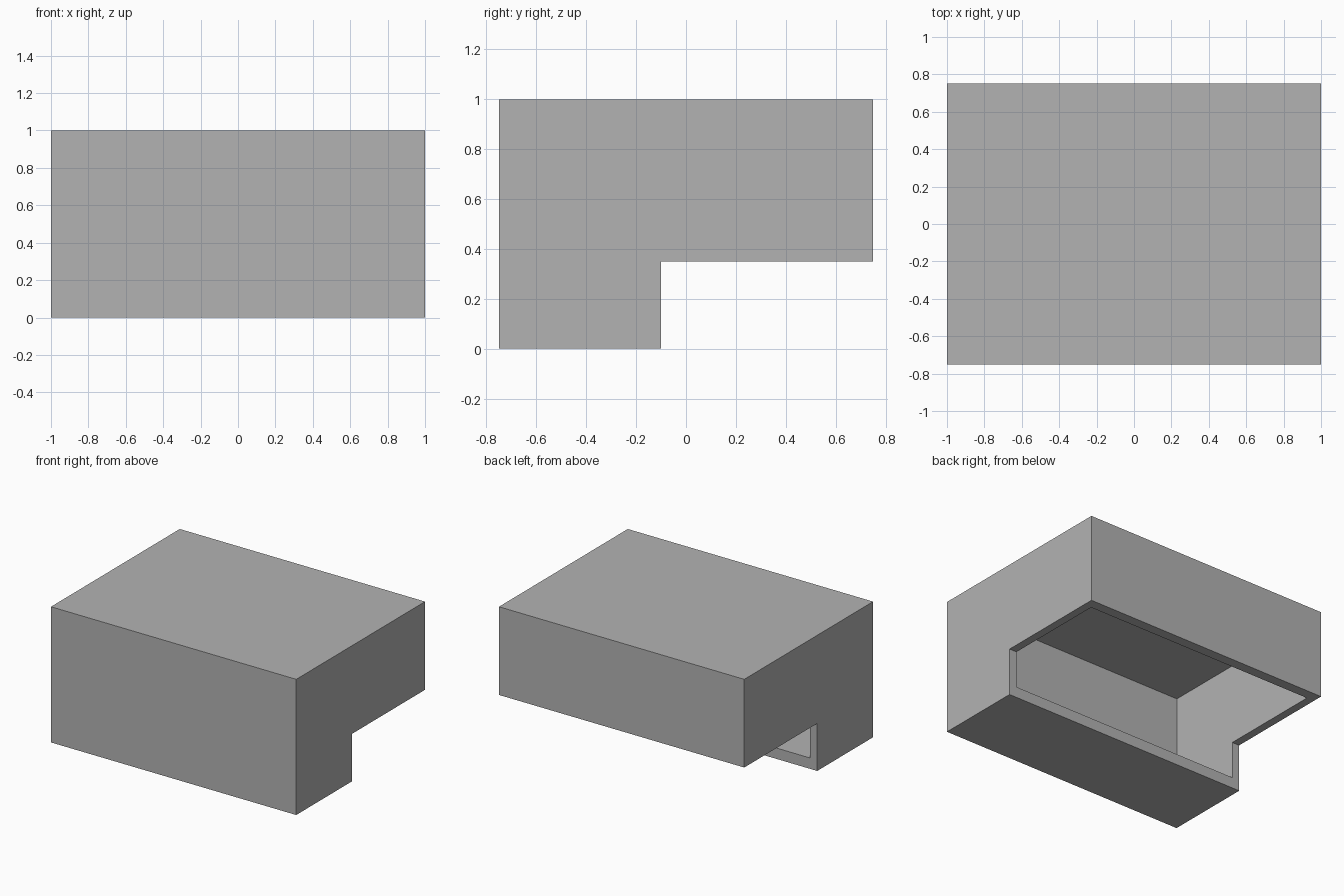
import bpy
import bmesh

default = bpy.data.objects.get("Cube")
if default:
    bpy.data.objects.remove(default, do_unlink=True)

HALF_X, HALF_Y, HEIGHT = 1.0, 0.75, 1.0
STEP_Y, STEP_Z = -0.1, 0.35          # where the underside steps up
SIDE, END, FLOOR, ROOF = 0.06, 0.075, 0.08, 0.06   # wall thicknesses

grey = bpy.data.materials.new("plain grey")
grey.use_nodes = True
colour = (0.45, 0.45, 0.45, 1.0)
grey.diffuse_color = colour
grey.node_tree.nodes["Principled BSDF"].inputs["Base Color"].default_value = colour


def prism(name, half_x, profile):
    """Extrude a (y, z) profile across the full width."""
    bm = bmesh.new()
    face = bm.faces.new([bm.verts.new((-half_x, y, z)) for y, z in profile])
    side = bmesh.ops.extrude_face_region(bm, geom=[face])
    moved = [v for v in side["geom"] if isinstance(v, bmesh.types.BMVert)]
    bmesh.ops.translate(bm, verts=moved, vec=(2 * half_x, 0, 0))
    bmesh.ops.recalc_face_normals(bm, faces=bm.faces)
    mesh = bpy.data.meshes.new(name)
    bm.to_mesh(mesh)
    bm.free()
    mesh.materials.append(grey)
    obj = bpy.data.objects.new(name, mesh)
    bpy.context.collection.objects.link(obj)
    return obj


# Stepped outer body
housing = prism("stepped_housing", HALF_X, [
    (-HALF_Y, 0), (STEP_Y, 0), (STEP_Y, STEP_Z),
    (HALF_Y, STEP_Z), (HALF_Y, HEIGHT), (-HALF_Y, HEIGHT)])

# Hollow interior, open through the step
inner_y = HALF_Y - END
cavity = prism("cavity_cutter", HALF_X - SIDE, [
    (-inner_y, FLOOR), (inner_y, FLOOR),
    (inner_y, HEIGHT - ROOF), (-inner_y, HEIGHT - ROOF)])
cavity.hide_render = True

cut = housing.modifiers.new("hollow", 'BOOLEAN')
cut.operation = 'DIFFERENCE'
cut.solver = 'EXACT'
cut.object = cavity
bpy.context.view_layer.objects.active = housing
housing.select_set(True)
bpy.ops.object.modifier_apply(modifier=cut.name)
bpy.data.objects.remove(cavity, do_unlink=True)
